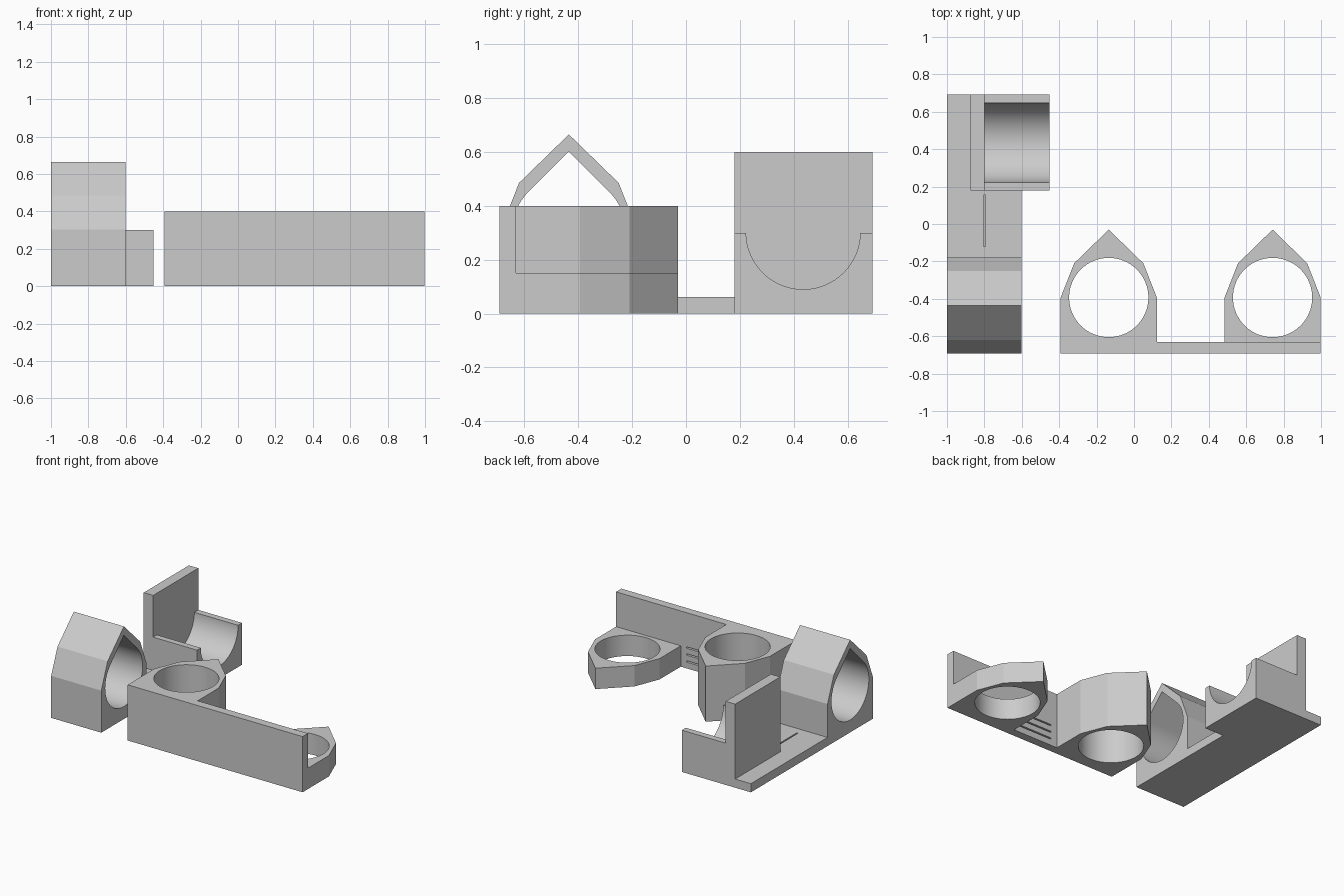
import bpy, bmesh, math
from mathutils import Vector

if "Cube" in bpy.data.objects:
    bpy.data.objects.remove(bpy.data.objects["Cube"])

grey = bpy.data.materials.new("light grey plastic")
grey.diffuse_color = (0.6, 0.6, 0.6, 1)
grey.use_nodes = True
grey.node_tree.nodes["Principled BSDF"].inputs["Base Color"].default_value = grey.diffuse_color


def prism(name, pts, axis, lo, hi):
    """Extrude a 2D outline along x (outline in y,z) or z (outline in x,y)."""
    place = (lambda u, v, w: (w, u, v)) if axis == "x" else (lambda u, v, w: (u, v, w))
    bm = bmesh.new()
    face = bm.faces.new([bm.verts.new(place(u, v, lo)) for u, v in pts])
    ext = bmesh.ops.extrude_face_region(bm, geom=[face])
    moved = [g for g in ext["geom"] if isinstance(g, bmesh.types.BMVert)]
    bmesh.ops.translate(bm, verts=moved, vec=Vector(place(0, 0, hi - lo)))
    bmesh.ops.recalc_face_normals(bm, faces=bm.faces)
    mesh = bpy.data.meshes.new(name)
    bm.to_mesh(mesh)
    bm.free()
    mesh.materials.append(grey)
    ob = bpy.data.objects.new(name, mesh)
    bpy.context.collection.objects.link(ob)
    return ob


def rect(x0, x1, y0, y1):
    return [(x0, y0), (x1, y0), (x1, y1), (x0, y1)]


def cut(ob, cutter):
    """Subtract the cutter, then remove it and smooth the round walls."""
    mod = ob.modifiers.new("cut", "BOOLEAN")
    mod.operation, mod.solver, mod.object = "DIFFERENCE", "EXACT", cutter
    bpy.ops.object.select_all(action="DESELECT")
    bpy.context.view_layer.objects.active = ob
    ob.select_set(True)
    bpy.ops.object.modifier_apply(modifier=mod.name)
    bpy.data.objects.remove(cutter)
    bpy.ops.object.shade_smooth_by_angle(angle=math.radians(15))


R = 0.212


def circle(cu, cv, start=0, sweep=360, n=64):
    """Points on a circle or, with a shorter sweep, on an arc."""
    count = n if sweep == 360 else n + 1
    return [(cu + R * math.cos(math.radians(start + sweep * i / n)),
             cv + R * math.sin(math.radians(start + sweep * i / n))) for i in range(count)]


def house(cu, base, cv):
    """Pointed outline around a ring centred at (cu, cv)."""
    half = [(0.257, base), (0.257, cv), (0.185, cv + 0.183)]
    return ([(cu + u, v) for u, v in half] + [(cu, cv + 0.363)]
            + [(cu - u, v) for u, v in reversed(half)])


# Double ring bracket: tall ring, short ring and the plate that joins them
CY = -0.393
tall_ring = prism("tall_ring", house(-0.135, -0.692, CY), "z", 0, 0.4)
cut(tall_ring, prism("tall_bore", circle(-0.135, CY), "z", -0.1, 0.5))
short_ring = prism("short_ring", house(0.741, -0.632, CY), "z", 0, 0.15)
cut(short_ring, prism("short_bore", circle(0.741, CY), "z", -0.1, 0.5))
back_plate = prism("back_plate", rect(0.122, 0.998, -0.692, -0.632), "z", 0, 0.4)
for z in (0.05, 0.10, 0.15):
    cut(back_plate, prism("plate_slot", rect(0.17, 0.44, -0.68, -0.6), "z", z - 0.005, z + 0.005))

# Cradle bracket: upright ring with a teardrop bore
RY = -0.435
upright_ring = prism("upright_ring", house(RY, 0, 0.302), "x", -1, -0.602)
teardrop = circle(RY, 0.302, 135, 270) + [(RY, 0.302 + R * math.sqrt(2))]
cut(upright_ring, prism("teardrop_bore", teardrop, "x", -1.1, -0.5))

# Thin base with a stress slot and a ledge beside the end wall
base = prism("base_plate", [(-1, -0.178), (-0.602, -0.178), (-0.602, 0.18), (-0.875, 0.18),
                            (-0.875, 0.692), (-1, 0.692)], "z", 0, 0.062)
cut(base, prism("base_slot", rect(-0.805, -0.795, -0.12, 0.155), "z", 0.01, 0.1))

# End wall and half-round cradle
prism("end_wall", rect(0.18, 0.692, 0, 0.6), "x", -0.875, -0.8)
cradle = prism("cradle", rect(0.18, 0.692, 0, 0.3), "x", -0.8, -0.452)
trough = circle(0.435, 0.302, 180, 180) + [(0.435 + R, 0.4), (0.435 - R, 0.4)]
cut(cradle, prism("trough", trough, "x", -0.9, -0.3))
